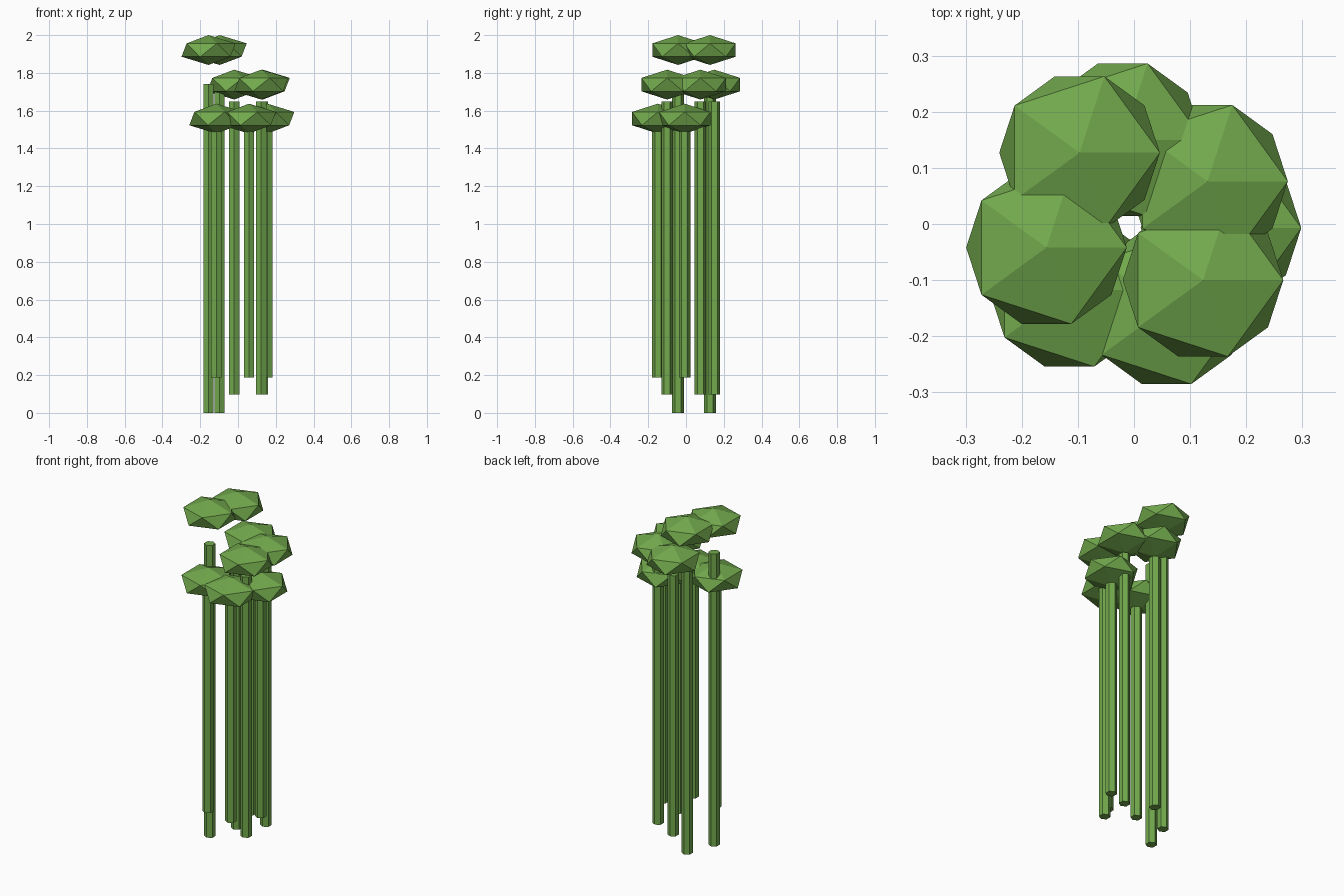
import bpy

if "Cube" in bpy.data.objects:
    bpy.data.objects.remove(bpy.data.objects["Cube"])

# One flat green for the whole plant
green = bpy.data.materials.new("leaf_green")
green.diffuse_color = (0.17, 0.40, 0.075, 1)
green.use_nodes = True
green.node_tree.nodes["Principled BSDF"].inputs["Base Color"].default_value = green.diffuse_color

STALK_RADIUS = 0.031
CROWN_RADIUS = 0.16
CROWN_HALF_HEIGHT = 0.079

# Each tier: stalk bottom, stalk top, crown centre height, stalk positions
TIERS = {
    "tall": (0.0, 1.74, 1.921, [(-0.156, -0.042), (-0.097, 0.127)]),
    "middle": (0.097, 1.648, 1.738, [(0.131, 0.076), (0.123, -0.10), (-0.02, 0.15)]),
    "short": (0.187, 1.556, 1.558, [(-0.115, -0.118), (0.058, -0.149), (0.155, -0.007)]),
}


def finish(name):
    ob = bpy.context.object
    ob.name = name
    ob.data.materials.append(green)
    return ob


def stalk(name, x, y, bottom, top):
    # Six-sided straight cane
    bpy.ops.mesh.primitive_cylinder_add(
        vertices=6, radius=STALK_RADIUS, depth=top - bottom,
        location=(x, y, (top + bottom) / 2))
    finish(name)


def crown(name, x, y, z):
    # Flattened icosahedron leaf clump
    bpy.ops.mesh.primitive_ico_sphere_add(
        subdivisions=1, radius=CROWN_RADIUS, location=(x, y, z))
    ob = finish(name)
    ob.scale.z = CROWN_HALF_HEIGHT / CROWN_RADIUS


for tier, (bottom, top, crown_z, spots) in TIERS.items():
    for i, (x, y) in enumerate(spots, 1):
        stalk(f"{tier}_stalk_{i}", x, y, bottom, top)
        crown(f"{tier}_leaf_clump_{i}", x, y, crown_z)
